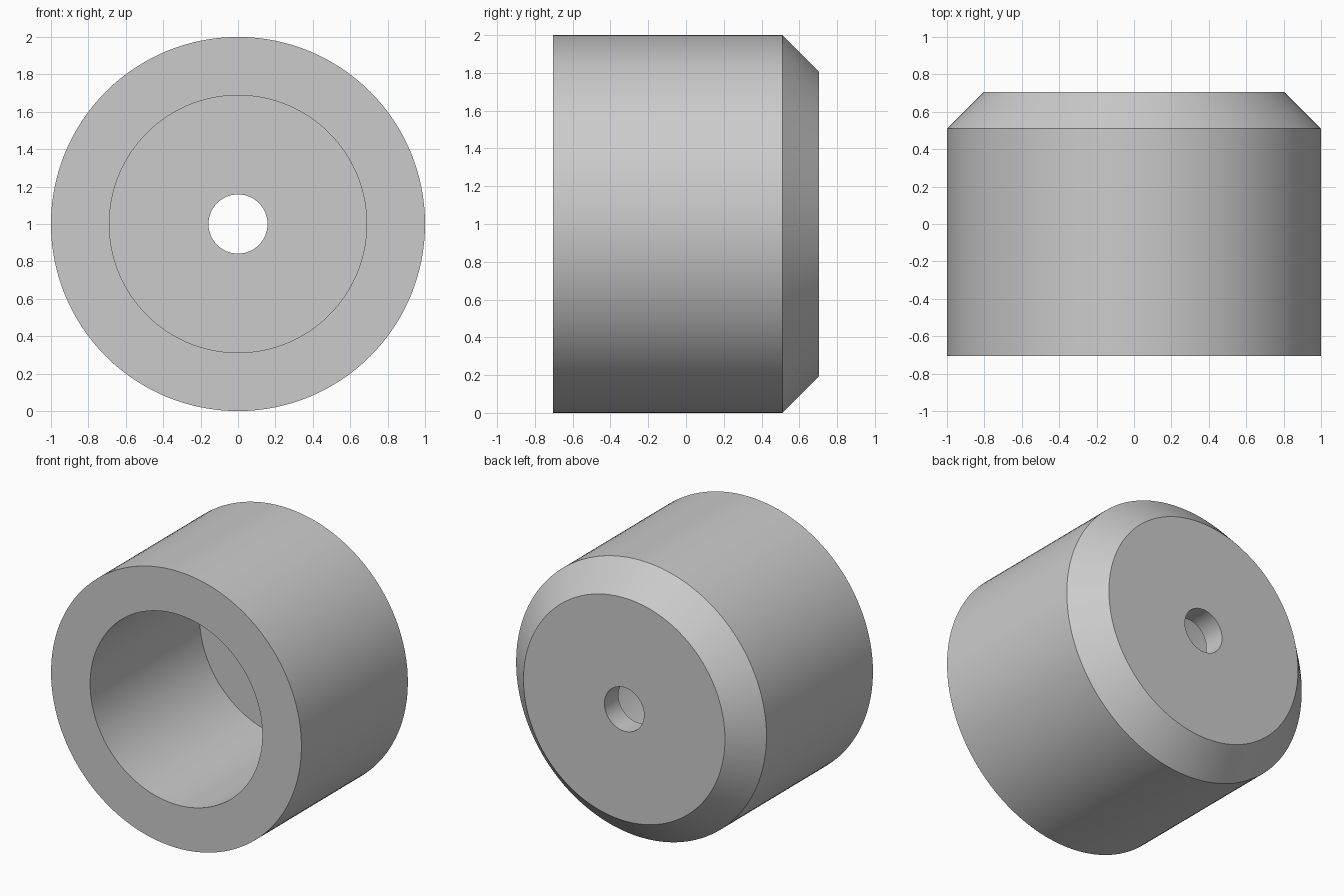
import bpy, bmesh, math
from mathutils import Vector

cube = bpy.data.objects.get("Cube")
if cube:
    bpy.data.objects.remove(cube, do_unlink=True)

# Overall dimensions
SEGMENTS = 128
HALF_DEPTH = 0.705
OUTER_R, CHAMFER_R, BORE_R, HOLE_R = 1.0, 0.805, 0.688, 0.158
CHAMFER_Y = 0.51
FLOOR_Y = 0.545

# Plain grey material
grey = bpy.data.materials.new("plain_grey")
colour = (0.6, 0.6, 0.6, 1.0)
grey.use_nodes = True
grey.diffuse_color = colour
bsdf = next(n for n in grey.node_tree.nodes if n.type == "BSDF_PRINCIPLED")
bsdf.inputs["Base Color"].default_value = colour


def revolve(name, profile, material):
    """Spin a closed (radius, y) profile about the y axis."""
    bm = bmesh.new()
    verts = [bm.verts.new((r, y, 0)) for r, y in profile]
    edges = [bm.edges.new((a, b)) for a, b in zip(verts, verts[1:] + verts[:1])]
    bmesh.ops.spin(bm, geom=verts + edges, cent=Vector(), axis=(0, 1, 0),
                   angle=math.tau, steps=SEGMENTS)
    bmesh.ops.remove_doubles(bm, verts=bm.verts[:], dist=1e-4)
    bmesh.ops.recalc_face_normals(bm, faces=bm.faces[:])
    mesh = bpy.data.meshes.new(name)
    bm.to_mesh(mesh)
    bm.free()
    mesh.materials.append(material)
    obj = bpy.data.objects.new(name, mesh)
    bpy.context.collection.objects.link(obj)
    return obj


# Cup-shaped cap: open bore at the front, chamfered back with a through hole
cap = revolve("bored_cap", [
    (OUTER_R, -HALF_DEPTH),
    (OUTER_R, CHAMFER_Y),
    (CHAMFER_R, HALF_DEPTH),
    (HOLE_R, HALF_DEPTH),
    (HOLE_R, FLOOR_Y),
    (BORE_R, FLOOR_Y),
    (BORE_R, -HALF_DEPTH),
], grey)
cap.location.z = OUTER_R

# Smooth walls with crisp rims
bpy.ops.object.select_all(action="DESELECT")
cap.select_set(True)
bpy.context.view_layer.objects.active = cap
bpy.ops.object.shade_smooth_by_angle(angle=math.radians(30))
